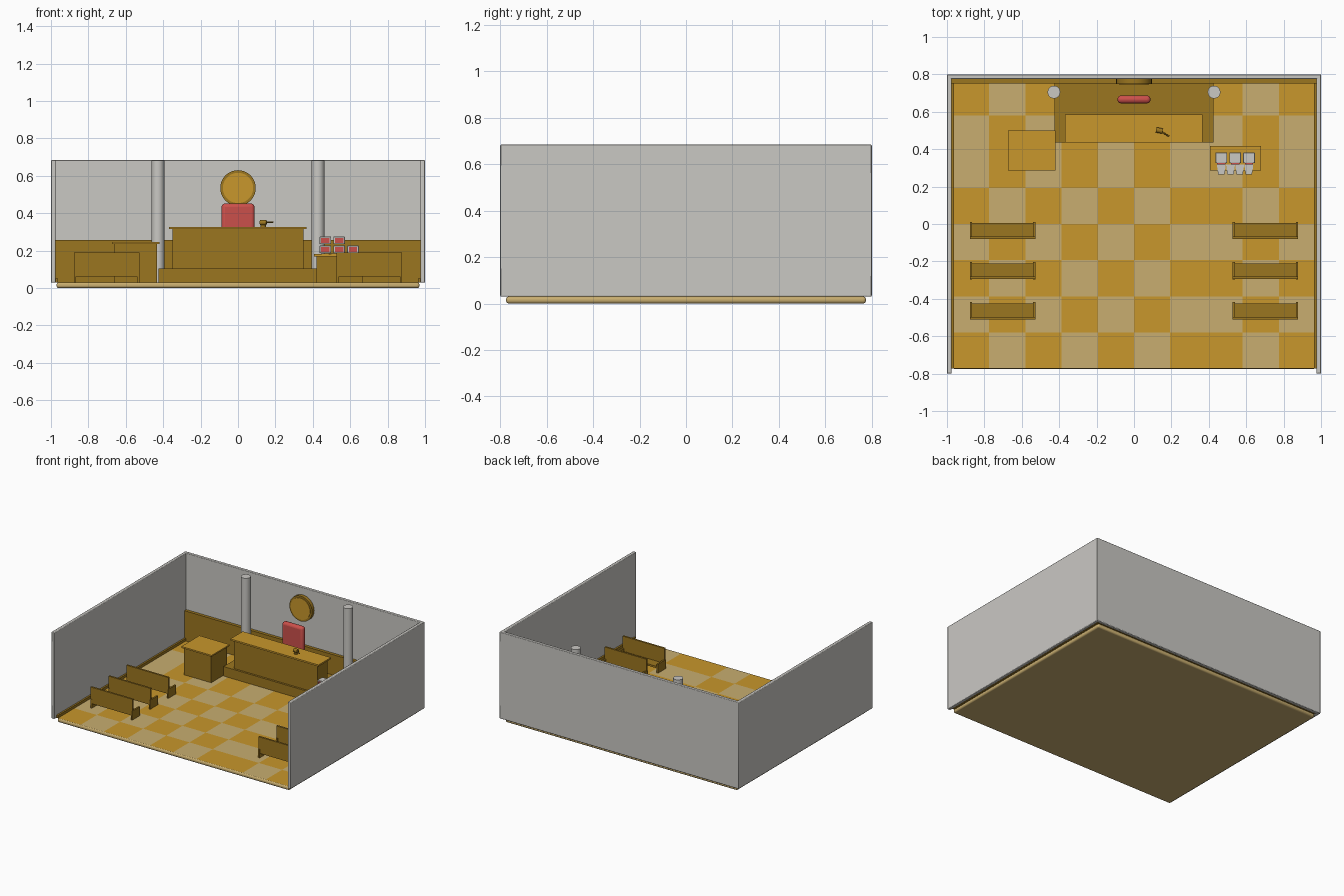
import bpy, bmesh, math

old = bpy.data.objects.get("Cube")
if old:
    bpy.data.objects.remove(old, do_unlink=True)


def material(name, r, g, b):
    m = bpy.data.materials.new(name)
    m.use_nodes = True
    m.diffuse_color = (r, g, b, 1)
    m.node_tree.nodes["Principled BSDF"].inputs["Base Color"].default_value = (r, g, b, 1)
    return m


GREY = material("plaster grey", 0.59, 0.58, 0.55)
OCHRE = material("ochre wood", 0.58, 0.31, 0.025)
TAN = material("tan tile", 0.58, 0.42, 0.16)
BROWN = material("brown wood", 0.33, 0.18, 0.014)
RED = material("red cloth", 0.6, 0.08, 0.07)


def finish(name, bm, *mats):
    mesh = bpy.data.meshes.new(name)
    bm.to_mesh(mesh)
    bm.free()
    for m in mats:
        mesh.materials.append(m)
    ob = bpy.data.objects.new(name, mesh)
    bpy.context.collection.objects.link(ob)
    return ob


def smooth(ob):
    bpy.ops.object.select_all(action='DESELECT')
    bpy.context.view_layer.objects.active = ob
    ob.select_set(True)
    bpy.ops.object.shade_smooth_by_angle(angle=math.radians(40))


def box(name, x, y, z, mat, bevel=0, segments=2):
    """Box from (low, high) ranges, optionally with rounded edges."""
    bm = bmesh.new()
    bmesh.ops.create_cube(bm, size=1)
    for v in bm.verts:
        v.co = [sum(r) / 2 + c * (r[1] - r[0]) for c, r in zip(v.co, (x, y, z))]
    ob = finish(name, bm, mat)
    if bevel:
        mod = ob.modifiers.new("rounding", 'BEVEL')
        mod.width = bevel
        mod.segments = segments
        smooth(ob)
    return ob


def cylinder(name, center, radius, depth, mat, rot=(0, 0, 0), sides=32):
    bm = bmesh.new()
    bmesh.ops.create_cone(bm, cap_ends=True, segments=sides, radius1=radius,
                          radius2=radius, depth=depth)
    ob = finish(name, bm, mat)
    ob.location = center
    ob.rotation_euler = rot
    smooth(ob)
    return ob


# Floor slab and checkered tiles
box("floor_slab", (-0.97, 0.97), (-0.775, 0.775), (0, 0.03), TAN, 0.012, 3)
COLS, ROWS = 10, 8
bm = bmesh.new()
bmesh.ops.create_grid(bm, x_segments=COLS, y_segments=ROWS, size=1)
for v in bm.verts:
    v.co.x *= 0.968
    v.co.y *= 0.773
for f in bm.faces:
    c = f.calc_center_median()
    col = int((c.x / 0.968 + 1) / 2 * COLS)
    row = int((c.y / 0.773 + 1) / 2 * ROWS)
    f.material_index = (col + row + (col >= 7) + (row >= 6)) % 2
tiles = finish("floor_tiles", bm, OCHRE, TAN)
tiles.location.z = 0.032

# Walls, wainscot and columns
box("back_wall", (-1, 1), (0.775, 0.8), (0.03, 0.684), GREY, 0.004)
box("back_wainscot", (-0.975, 0.975), (0.752, 0.776), (0.03, 0.258), BROWN)
for side, s in (("left", 1), ("right", -1)):
    box(side + "_wall", sorted((s * 0.976, s)), (-0.8, 0.8), (0.03, 0.684), GREY, 0.004)
    box(side + "_baseboard", sorted((s * 0.963, s * 0.977)), (-0.773, 0.755), (0.03, 0.052), BROWN)
    cylinder(side + "_column", (s * 0.428, 0.705, 0.356), 0.034, 0.652, GREY)

# Raised platform and main desk
box("platform", (-0.425, 0.425), (0.435, 0.753), (0.03, 0.104), BROWN)
box("desk_body", (-0.35, 0.35), (0.45, 0.57), (0.1, 0.316), BROWN)
box("desk_top", (-0.37, 0.367), (0.437, 0.585), (0.315, 0.327), OCHRE)

# High-backed chair
box("chair_back", (-0.088, 0.088), (0.645, 0.687), (0.13, 0.452), RED, 0.018, 3)
box("chair_base", (-0.06, 0.06), (0.65, 0.68), (0.1, 0.15), BROWN)

# Round wall emblem: rim and raised face
facing = (math.pi / 2, 0, 0)
cylinder("emblem_rim", (0, 0.763, 0.535), 0.095, 0.028, BROWN, facing, 40)
cylinder("emblem_face", (0, 0.751, 0.535), 0.081, 0.012, OCHRE, facing, 40)

# Gavel on its block
cylinder("gavel_block", (0.135, 0.5, 0.331), 0.015, 0.01, BROWN, sides=16)
cylinder("gavel_head", (0.135, 0.5, 0.35), 0.014, 0.034, BROWN,
         (0, math.pi / 2, math.radians(-10)), 16)
cylinder("gavel_handle", (0.162, 0.484, 0.353), 0.004, 0.06, BROWN,
         (0, math.pi / 2, math.radians(-31)), 8)

# Witness stand
box("stand_body", (-0.66, -0.432), (0.297, 0.488), (0.03, 0.24), BROWN)
box("stand_top", (-0.673, -0.42), (0.285, 0.5), (0.236, 0.247), OCHRE)

# Side table with stacked cartons
box("table_body", (0.42, 0.665), (0.3, 0.41), (0.03, 0.172), BROWN)
box("table_top", (0.407, 0.68), (0.285, 0.418), (0.17, 0.182), OCHRE)
for i in range(5):
    col, level = i % 3, i // 3
    x = 0.467 + col * 0.074
    z = 0.187 + level * 0.048
    box("carton", (x - 0.031, x + 0.031), (0.325, 0.382), (z, z + 0.04), GREY, 0.003)
    box("carton_label", (x - 0.022, x + 0.022), (0.317, 0.326), (z + 0.007, z + 0.033), RED)

# Tapered paper flaps in front of the cartons
for i in range(4):
    bm = bmesh.new()
    x = 0.467 + i * 0.049
    bm.faces.new([bm.verts.new((x + dx, y, 0.186)) for dx, y in
                  ((-0.017, 0.265), (0.017, 0.265), (0.024, 0.318), (-0.024, 0.318))])
    flap = finish("paper_flap", bm, GREY)
    flap.modifiers.new("thickness", 'SOLIDIFY').thickness = 0.004

# Three rows of benches on each side
for s in (-1, 1):
    for y in (-0.035, -0.25, -0.465):
        x0, x1 = sorted((s * 0.527, s * 0.877))
        box("bench_back", (x0, x1), (y - 0.045, y - 0.031), (0.07, 0.19), BROWN)
        box("bench_seat", (x0, x1), (y - 0.04, y + 0.04), (0.063, 0.077), BROWN)
        for x in (x0, x1 - 0.012):
            box("bench_end", (x, x + 0.012), (y - 0.046, y + 0.047), (0.03, 0.1), BROWN)
